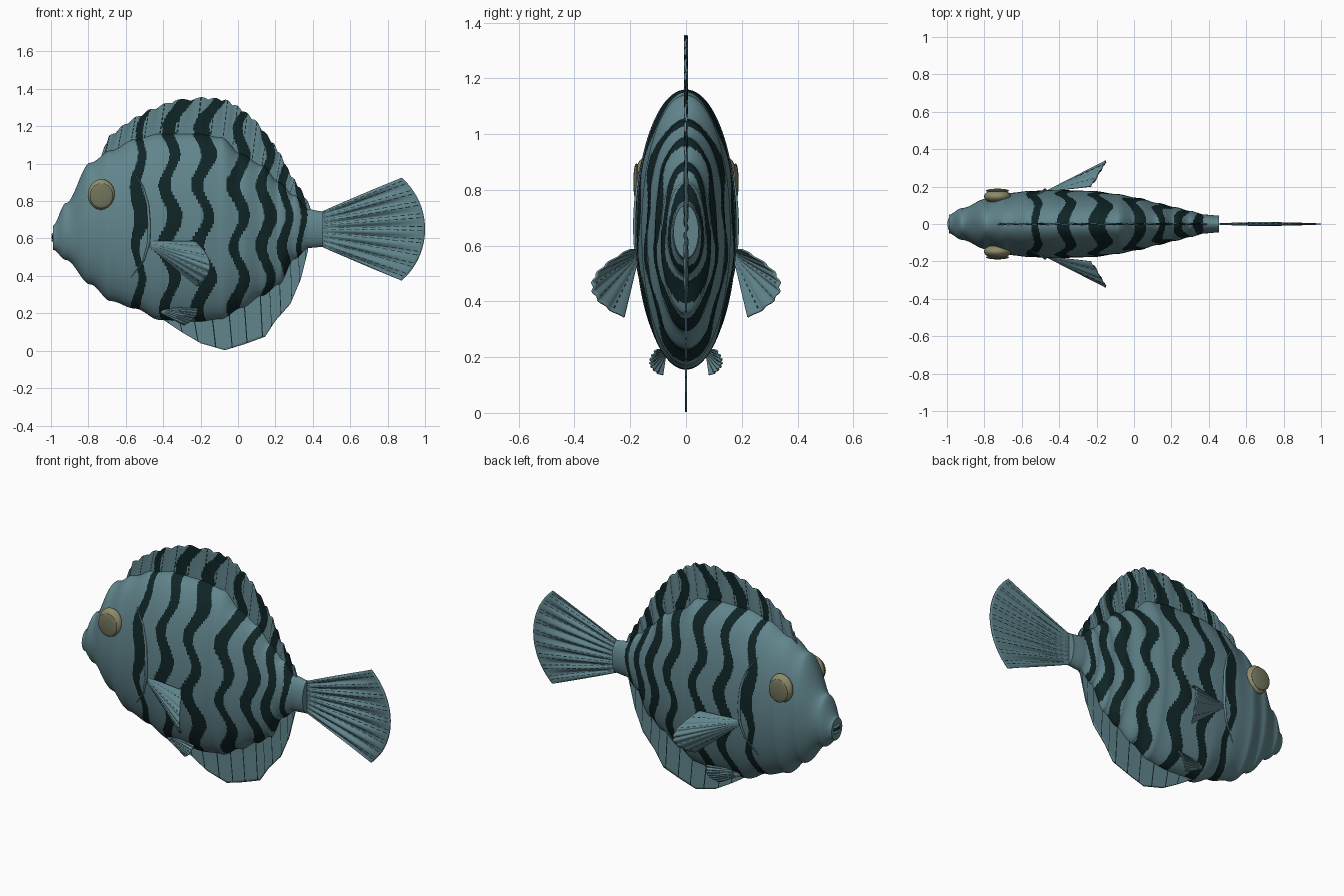
import bpy, bmesh, math
from mathutils import Vector

old = bpy.data.objects.get("Cube")
if old:
    bpy.data.objects.remove(old, do_unlink=True)


def material(name, rgb):
    m = bpy.data.materials.new(name)
    m.use_nodes = True
    m.diffuse_color = (*rgb, 1)
    node = next(n for n in m.node_tree.nodes if n.type == 'BSDF_PRINCIPLED')
    node.inputs["Base Color"].default_value = (*rgb, 1)
    node.inputs["Roughness"].default_value = 0.6
    return m


SKIN = material("blue grey skin", (0.12, 0.235, 0.265))
DARK = material("dark stripe", (0.005, 0.018, 0.019))
IRIS = material("olive iris", (0.27, 0.26, 0.14))
PUPIL = material("dull olive pupil", (0.17, 0.175, 0.105))


def finish(name, bm, mats):
    bmesh.ops.recalc_face_normals(bm, faces=bm.faces)
    me = bpy.data.meshes.new(name)
    bm.to_mesh(me)
    bm.free()
    for m in mats:
        me.materials.append(m)
    ob = bpy.data.objects.new(name, me)
    bpy.context.collection.objects.link(ob)
    bpy.ops.object.select_all(action='DESELECT')
    ob.select_set(True)
    bpy.context.view_layer.objects.active = ob
    bpy.ops.object.shade_smooth_by_angle(angle=math.radians(40))
    return ob


def sheet(name, point, nu, nv, dark, tube=False, thickness=0):
    """Grid surface point(u, v); dark(i, j, centre) picks the stripe colour."""
    bm = bmesh.new()
    cols = nu if tube else nu + 1
    rows = [[bm.verts.new(point(i / nu, j / nv)) for i in range(cols)]
            for j in range(nv + 1)]
    for j in range(nv):
        for i in range(nu):
            k = (i + 1) % cols
            f = bm.faces.new((rows[j][i], rows[j][k], rows[j + 1][k], rows[j + 1][i]))
            f.material_index = int(dark(i, j, f.calc_center_median()))
    if tube:
        bm.faces.new(rows[0])
        bm.faces.new(rows[-1])
    ob = finish(name, bm, (SKIN, DARK))
    if thickness:
        mod = ob.modifiers.new("thickness", 'SOLIDIFY')
        mod.thickness = thickness
        mod.offset = 0
    return ob


def along(points, u):
    """Point at fraction u of a polyline."""
    s = min(max(u, 0), 1) * (len(points) - 1)
    i = min(int(s), len(points) - 2)
    return Vector(points[i]).lerp(Vector(points[i + 1]), s - i)


# Body sections: x, top, bottom, half width
SECTIONS = [
    (-0.99, 0.67, 0.54, 0.05), (-0.92, 0.79, 0.485, 0.085),
    (-0.79, 1.005, 0.355, 0.135), (-0.68, 1.07, 0.265, 0.165),
    (-0.55, 1.13, 0.225, 0.177), (-0.42, 1.16, 0.165, 0.182),
    (-0.22, 1.16, 0.155, 0.177), (-0.09, 1.14, 0.17, 0.16),
    (0.02, 1.05, 0.23, 0.14), (0.13, 0.99, 0.295, 0.112),
    (0.22, 0.9, 0.355, 0.09), (0.3, 0.83, 0.49, 0.07),
    (0.38, 0.755, 0.55, 0.05), (0.455, 0.745, 0.555, 0.045)]


def section(x):
    """Eased top, bottom and half width, giving the rippled outline."""
    for a, b in zip(SECTIONS, SECTIONS[1:]):
        if x <= b[0]:
            break
    t = min(max((x - a[0]) / (b[0] - a[0]), 0), 1)
    t = t * t * (3 - 2 * t)
    return [p + (q - p) * t for p, q in zip(a[1:], b[1:])]


def half_width(x, z):
    top, bottom, w = section(x)
    d = (2 * z - top - bottom) / (top - bottom)
    return w * math.sqrt(max(0, 1 - d * d))


# Wavy stripes: centre x, width, wave size
STRIPES = [(-0.53, 0.045, 0.018), (-0.365, 0.07, 0.028), (-0.187, 0.072, 0.032),
           (0.005, 0.062, 0.03), (0.15, 0.06, 0.026), (0.255, 0.05, 0.02),
           (0.34, 0.036, 0.014)]


def striped(x, z):
    wave = math.cos(math.tau * (z - 1.05) / 0.33)
    for n, (centre, width, size) in enumerate(STRIPES):
        wide = width * (1 + 0.2 * math.sin(9 * z + 2 * n))
        if n == 0:
            wide += 0.04 * math.exp(-((z - 0.72) / 0.12) ** 2)
        if abs(x - centre - size * wave) < wide / 2:
            return True
    return False


def body_point(u, v):
    x = SECTIONS[0][0] + v * (SECTIONS[-1][0] - SECTIONS[0][0])
    top, bottom, w = section(x)
    a = math.tau * u
    return Vector((x, w * math.sin(a), (top + bottom) / 2 + (top - bottom) / 2 * math.cos(a)))


sheet("body", body_point, 144, 300, lambda i, j, c: striped(c.x, c.z), tube=True)

# Dorsal fin with scalloped rim, rooted in the back
DORSAL = [(-0.72, 1.06), (-0.685, 1.145), (-0.58, 1.225), (-0.47, 1.285),
          (-0.34, 1.335), (-0.18, 1.35), (-0.07, 1.34), (0.01, 1.295), (0.09, 1.23),
          (0.17, 1.13), (0.225, 1.05), (0.28, 0.94), (0.335, 0.86), (0.39, 0.76)]


def dorsal_point(u, v):
    rim = along(DORSAL, u)
    rim.y += 0.014 * (abs(math.sin(20 * math.pi * u)) - 0.5)
    x = rim.x - 0.03
    p = Vector((x, section(x)[0] - 0.03)).lerp(rim, v)
    return Vector((p.x, 0.003 * math.sin(40 * math.pi * u) * v, p.y))


def dorsal_dark(i, j, c):
    ray = i % 12 == 6 and j % 3 > 0
    return ray or striped(c.x - 0.3 * max(0, c.z - 1.12), c.z)


sheet("dorsal_fin", dorsal_point, 240, 24, dorsal_dark, thickness=0.008)

# Anal fin, rooted in the belly
ANAL = [(-0.4, 0.165), (-0.31, 0.105), (-0.2, 0.04), (-0.07, 0.003), (0.035, 0.035),
        (0.145, 0.075), (0.2, 0.16), (0.28, 0.25), (0.335, 0.38), (0.375, 0.54)]


def anal_point(u, v):
    rim = along(ANAL, u)
    x = rim.x - 0.03 + 0.03 * u
    p = Vector((x, section(x)[1] + 0.03)).lerp(rim, v)
    return Vector((p.x, 0, p.y))


sheet("anal_fin", anal_point, 180, 16, lambda i, j, c: i % 15 == 7, thickness=0.008)


# Tail fan with shallow pleats
def tail_point(u, v):
    s = 2 * u - 1
    a = 0.854 * s
    root = Vector((0.44, 0, 0.65 + 0.09 * s))
    rim = Vector((0.635 + 0.365 * math.cos(a), 0, 0.65 + 0.365 * math.sin(a)))
    p = root.lerp(rim, v)
    p.y = 0.007 * math.sin(16 * math.pi * u) * math.sin(math.pi * v)
    return p


sheet("tail_fin", tail_point, 144, 40,
      lambda i, j, c: i % 16 in (6, 11) and j % 3 > 0, thickness=0.006)


# Paired fins: fans cupped around the middle ray
def paired_fin(name, root, upper, middle, lower, spread):
    root, upper, middle, lower = map(Vector, (root, upper, middle, lower))
    for side, sign in (("left", 1), ("right", -1)):
        def point(u, v):
            rim = (upper * (2 * u - 1) * (u - 1) + middle * 4 * u * (1 - u)
                   + lower * u * (2 * u - 1))
            base = root + Vector((0, 0, spread * (0.5 - u)))
            p = base.lerp(rim, v)
            p.y += 0.004 * math.sin(14 * math.pi * u) * v
            # the back of the model is +y
            return Vector((p.x, p.y * sign, p.z))
        sheet(f"{name}_{'back' if sign > 0 else 'front'}_side", point, 70, 20,
              lambda i, j, c: i % 14 == 7 and j % 2 == 0, thickness=0.006)


paired_fin("pectoral_fin", (-0.475, 0.172, 0.57), (-0.23, 0.2, 0.585),
           (-0.15, 0.335, 0.46), (-0.215, 0.222, 0.343), 0.03)
paired_fin("pelvic_fin", (-0.41, 0.075, 0.215), (-0.215, 0.105, 0.225),
           (-0.235, 0.125, 0.175), (-0.29, 0.085, 0.135), 0.03)


def ellipsoid(name, centre, size, mat):
    bm = bmesh.new()
    bmesh.ops.create_uvsphere(bm, u_segments=32, v_segments=16, radius=1)
    for v in bm.verts:
        v.co = Vector(a * b for a, b in zip(v.co, size)) + Vector(centre)
    return finish(name, bm, (mat,))


# Eyes and gill ridges on both sides
GILL = [(-0.565, 0.965), (-0.51, 0.88), (-0.482, 0.78), (-0.475, 0.68),
        (-0.477, 0.58), (-0.505, 0.48), (-0.57, 0.395)]
for side, s in (("front", -1), ("back", 1)):
    ellipsoid(f"eye_{side}_side", (-0.73, s * 0.147, 0.835), (0.072, 0.037, 0.082), IRIS)
    ellipsoid(f"pupil_{side}_side", (-0.73, s * 0.178, 0.828), (0.062, 0.011, 0.067), PUPIL)

    def ridge(u, v):
        p = along(GILL, v)
        a = math.tau * u
        r = 0.002 + 0.006 * math.sin(math.pi * v)
        y = half_width(p.x, p.y) + 0.002 + r * math.sin(a)
        return Vector((p.x + r * math.cos(a), s * y, p.y))
    sheet(f"gill_ridge_{side}_side", ridge, 10, 48, lambda i, j, c: False, tube=True)

# Lips with a dark gap between them
for name, z, mat in (("upper_lip", 0.62, SKIN), ("mouth_gap", 0.605, DARK),
                     ("lower_lip", 0.59, SKIN)):
    ellipsoid(name, (-0.988, 0, z), (0.009, 0.034, 0.009), mat)
